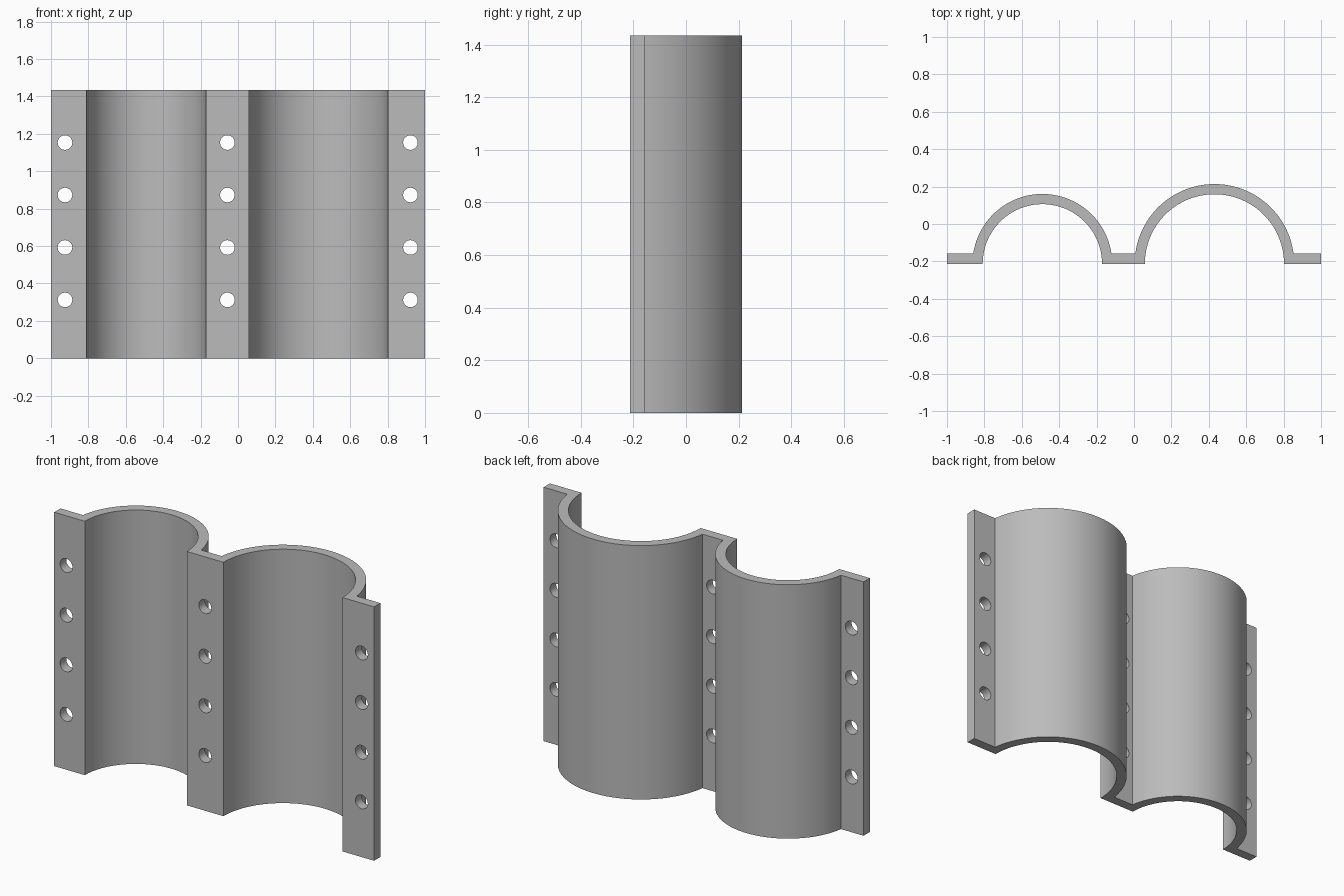
import bpy, bmesh, math
from mathutils import Matrix

if "Cube" in bpy.data.objects:
    bpy.data.objects.remove(bpy.data.objects["Cube"], do_unlink=True)

HEIGHT = 1.435
BASE = -0.213          # front face of the flanges, and axis of both shells
WALL = 0.0545
LEDGE = BASE + 0.056   # back face of the flanges
SHELLS = [(-0.49, 0.319), (0.43, 0.372)]   # centre x, inner radius
HOLE_X = (-0.925, -0.057, 0.922)
HOLE_Z = [0.312 + 0.2805 * i for i in range(4)]
HOLE_RADIUS = 0.039
STEPS = 64

grey = bpy.data.materials.new("plain grey")
grey.use_nodes = True
grey.diffuse_color = (0.5, 0.5, 0.5, 1)
grey.node_tree.nodes["Principled BSDF"].inputs["Base Color"].default_value = (0.5, 0.5, 0.5, 1)


def arc(cx, radius, floor):
    """Arch from left to right, starting and ending at the height floor."""
    start = math.asin((floor - BASE) / radius)
    angles = [math.pi - start - (math.pi - 2 * start) * i / STEPS for i in range(STEPS + 1)]
    return [(cx + radius * math.cos(a), BASE + radius * math.sin(a)) for a in angles]


def make_object(name, bm):
    bmesh.ops.recalc_face_normals(bm, faces=bm.faces)
    mesh = bpy.data.meshes.new(name)
    bm.to_mesh(mesh)
    bm.free()
    mesh.materials.append(grey)
    obj = bpy.data.objects.new(name, mesh)
    bpy.context.collection.objects.link(obj)
    return obj


# Double half-pipe bracket: closed cross-section raised to full height
back = [(-1, LEDGE)]
front = [(-1, BASE)]
for cx, radius in SHELLS:
    back += arc(cx, radius + WALL, LEDGE)
    front += arc(cx, radius, BASE)
back.append((1, LEDGE))
front.append((1, BASE))

bm = bmesh.new()
section = bm.faces.new([bm.verts.new((x, y, 0)) for x, y in back + front[::-1]])
raised = bmesh.ops.extrude_face_region(bm, geom=[section], use_keep_orig=True)
top = [v for v in raised["geom"] if isinstance(v, bmesh.types.BMVert)]
bmesh.ops.translate(bm, verts=top, vec=(0, 0, HEIGHT))
bracket = make_object("double_pipe_bracket", bm)

# Bolt holes through the three flanges
bm = bmesh.new()
for x in HOLE_X:
    for z in HOLE_Z:
        place = Matrix.Translation((x, BASE + 0.028, z)) @ Matrix.Rotation(math.pi / 2, 4, "X")
        bmesh.ops.create_cone(bm, cap_ends=True, segments=32, radius1=HOLE_RADIUS,
                              radius2=HOLE_RADIUS, depth=0.1, matrix=place)
cutter = make_object("bolt_hole_cutter", bm)
cutter.hide_render = True

cut = bracket.modifiers.new("bolt holes", "BOOLEAN")
cut.operation = "DIFFERENCE"
cut.solver = "EXACT"
cut.object = cutter
bpy.context.view_layer.objects.active = bracket
bracket.select_set(True)
bpy.ops.object.modifier_apply(modifier=cut.name)
bpy.data.objects.remove(cutter, do_unlink=True)

bpy.ops.object.shade_smooth_by_angle(angle=math.radians(30))
